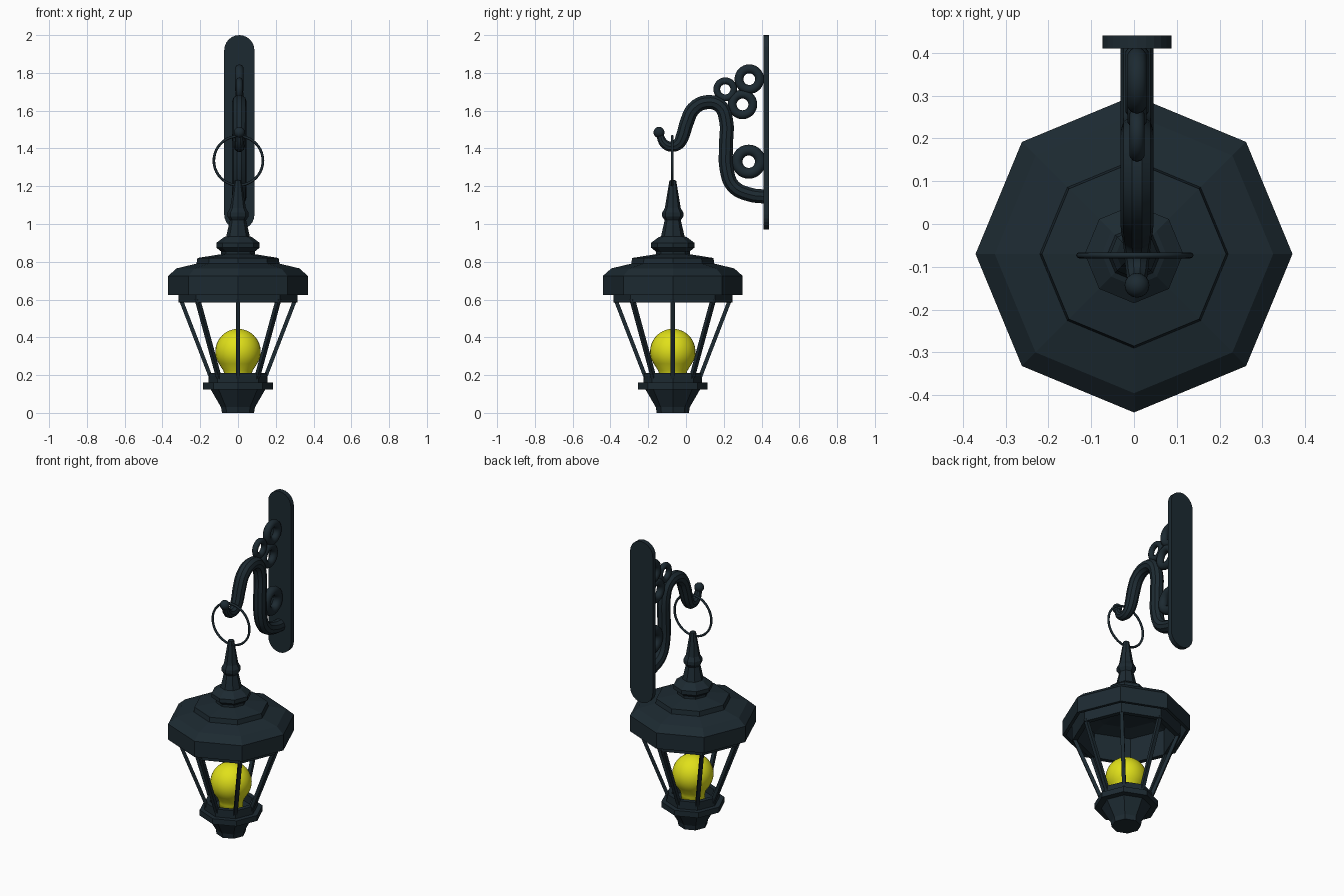
import bpy, bmesh
from math import sin, cos, pi
from mathutils import Vector

if "Cube" in bpy.data.objects:
    bpy.data.objects.remove(bpy.data.objects["Cube"])

LY = -0.07    # lantern axis
AX = 0.007    # bracket centre plane


def material(name, col):
    m = bpy.data.materials.new(name)
    m.diffuse_color = col
    m.use_nodes = True
    m.node_tree.nodes["Principled BSDF"].inputs["Base Color"].default_value = m.diffuse_color
    return m


IRON = material("dark_iron", (0.012, 0.023, 0.031, 1))
GLOW = material("yellow_glass", (0.75, 0.75, 0.01, 1))


def finish(name, bm, mat=IRON, smooth=False):
    bmesh.ops.remove_doubles(bm, verts=bm.verts, dist=1e-5)
    bmesh.ops.recalc_face_normals(bm, faces=bm.faces)
    me = bpy.data.meshes.new(name)
    bm.to_mesh(me)
    bm.free()
    for p in me.polygons:
        p.use_smooth = smooth
    ob = bpy.data.objects.new(name, me)
    bpy.context.collection.objects.link(ob)
    me.materials.append(mat)
    return ob


def lathe(name, profile, n=8, closed=False, mat=IRON, smooth=False):
    """Revolve (radius, z) points around the lantern axis."""
    bm = bmesh.new()
    vs = [bm.verts.new((r, LY, z)) for r, z in profile]
    pairs = list(zip(vs, vs[1:])) + ([(vs[-1], vs[0])] if closed else [])
    es = [bm.edges.new(p) for p in pairs]
    bmesh.ops.spin(bm, geom=vs + es, cent=(0, LY, 0), axis=(0, 0, 1),
                   angle=2 * pi, steps=n)
    return finish(name, bm, mat, smooth)


def torus(name, centre, major, minor, axis, n=32, m=10):
    bpy.ops.mesh.primitive_torus_add(
        location=centre, major_radius=major, minor_radius=minor,
        major_segments=n, minor_segments=m,
        rotation=(0, pi / 2, 0) if axis == "x" else (pi / 2, 0, 0))
    ob = bpy.context.object
    ob.name = name
    ob.data.materials.append(IRON)
    bpy.ops.object.shade_smooth()


# Roof: stepped octagonal shell, hollow underneath
lathe("roof", [(0, .85), (.09, .84), (.215, .82), (.22, .79), (.325, .765),
               (.37, .725), (.37, .625), (.35, .625), (.35, .715),
               (.31, .74), (.2, .77), (0, .79)])
# Finial: collar, knop and spire
lathe("finial", [(0, .835), (.09, .835), (.09, .855), (.115, .875),
                 (.115, .90), (.075, .93), (.062, .935), (.043, 1.02),
                 (.056, 1.04), (.056, 1.06), (.042, 1.085), (.018, 1.23),
                 (0, 1.235)])
# Octagonal frame rings and base
lathe("upper_frame", [(.315, .585), (.315, .75), (.285, .75), (.285, .585)],
      closed=True)
lathe("lower_frame", [(.155, .16), (.155, .21), (.125, .21), (.125, .16)],
      closed=True)
lathe("base", [(0, .16), (.185, .16), (.185, .125), (.145, .125),
               (.09, .03), (.085, 0), (0, 0)])

# Eight slanted glazing bars at the octagon corners
for i in range(8):
    a = i * pi / 4
    rad, tan = Vector((cos(a), sin(a), 0)), Vector((-sin(a), cos(a), 0))
    bm = bmesh.new()
    rings = []
    for r, z in ((.137, .17), (.303, .60)):
        c = rad * r + Vector((0, LY, z))
        rings.append([bm.verts.new(c + rad * u * .011 + tan * v * .011)
                      for u, v in ((-1, -1), (1, -1), (1, 1), (-1, 1))])
    bm.faces.new(rings[0])
    bm.faces.new(rings[1])
    for k in range(4):
        j = (k + 1) % 4
        bm.faces.new((rings[0][k], rings[0][j], rings[1][j], rings[1][k]))
    finish(f"glazing_bar_{i}", bm)

# Bulb: round globe running into a neck
globe = [(.12 * sin(t), .325 + .12 * cos(t))
         for t in [k * .68 * pi / 14 for k in range(15)]]
lathe("bulb", globe + [(.078, .225), (.07, .20), (.068, .155), (0, .155)],
      n=32, mat=GLOW, smooth=True)

# Wall plate with rounded ends
bm = bmesh.new()
arc = [k * pi / 12 for k in range(13)]
pts = [(AX + .08 * cos(t), 1.92 + .08 * sin(t)) for t in arc]
pts += [(AX - .08 * cos(t), 1.05 - .08 * sin(t)) for t in arc]
face = bm.faces.new([bm.verts.new((x, .41, z)) for x, z in pts])
ext = bmesh.ops.extrude_face_region(bm, geom=[face])["geom"]
bmesh.ops.translate(bm, vec=(0, .03, 0),
                    verts=[g for g in ext if isinstance(g, bmesh.types.BMVert)])
finish("wall_plate", bm)

# Bracket arm: bevelled curve ending in a hook, turned into a mesh
path = [(.42, 1.145, 1), (.34, 1.155, 1), (.25, 1.2, 1), (.215, 1.29, 1),
        (.212, 1.42, 1), (.212, 1.55, 1), (.18, 1.625, 1), (.11, 1.645, 1),
        (.04, 1.61, 1), (.005, 1.54, 1), (-.02, 1.46, .95),
        (-.04, 1.425, .85), (-.075, 1.41, .75), (-.115, 1.425, .65),
        (-.14, 1.475, .5)]
cu = bpy.data.curves.new("arm_path", "CURVE")
cu.dimensions = "3D"
cu.bevel_depth, cu.bevel_resolution = .039, 3
cu.resolution_u = 4
cu.use_fill_caps = True
sp = cu.splines.new("BEZIER")
sp.bezier_points.add(len(path) - 1)
for p, (y, z, r) in zip(sp.bezier_points, path):
    p.co, p.radius = (AX, y, z), r
    p.handle_left_type = p.handle_right_type = "AUTO"
arm = bpy.data.objects.new("bracket_arm", cu)
bpy.context.collection.objects.link(arm)
cu.materials.append(IRON)
bpy.context.view_layer.objects.active = arm
arm.select_set(True)
bpy.ops.object.convert(target="MESH")
bpy.ops.object.shade_smooth_by_angle()

# Ball on the hook tip
bpy.ops.mesh.primitive_uv_sphere_add(segments=16, ring_count=10, radius=.029,
                                     location=(AX, -.143, 1.485))
bpy.context.object.name = "hook_ball"
bpy.context.object.data.materials.append(IRON)
bpy.ops.object.shade_smooth()

# Decorative scroll rings and the hanging ring
for i, (y, z, out, hole) in enumerate([(.208, 1.713, .063, .027),
                                       (.335, 1.767, .078, .031),
                                       (.299, 1.633, .078, .031),
                                       (.332, 1.33, .09, .033)]):
    torus(f"scroll_ring_{i}", (AX, y, z), (out + hole) / 2, (out - hole) / 2, "x")
torus("hanging_ring", (.002, LY - .003, 1.335), .13, .007, "y", n=40, m=8)
